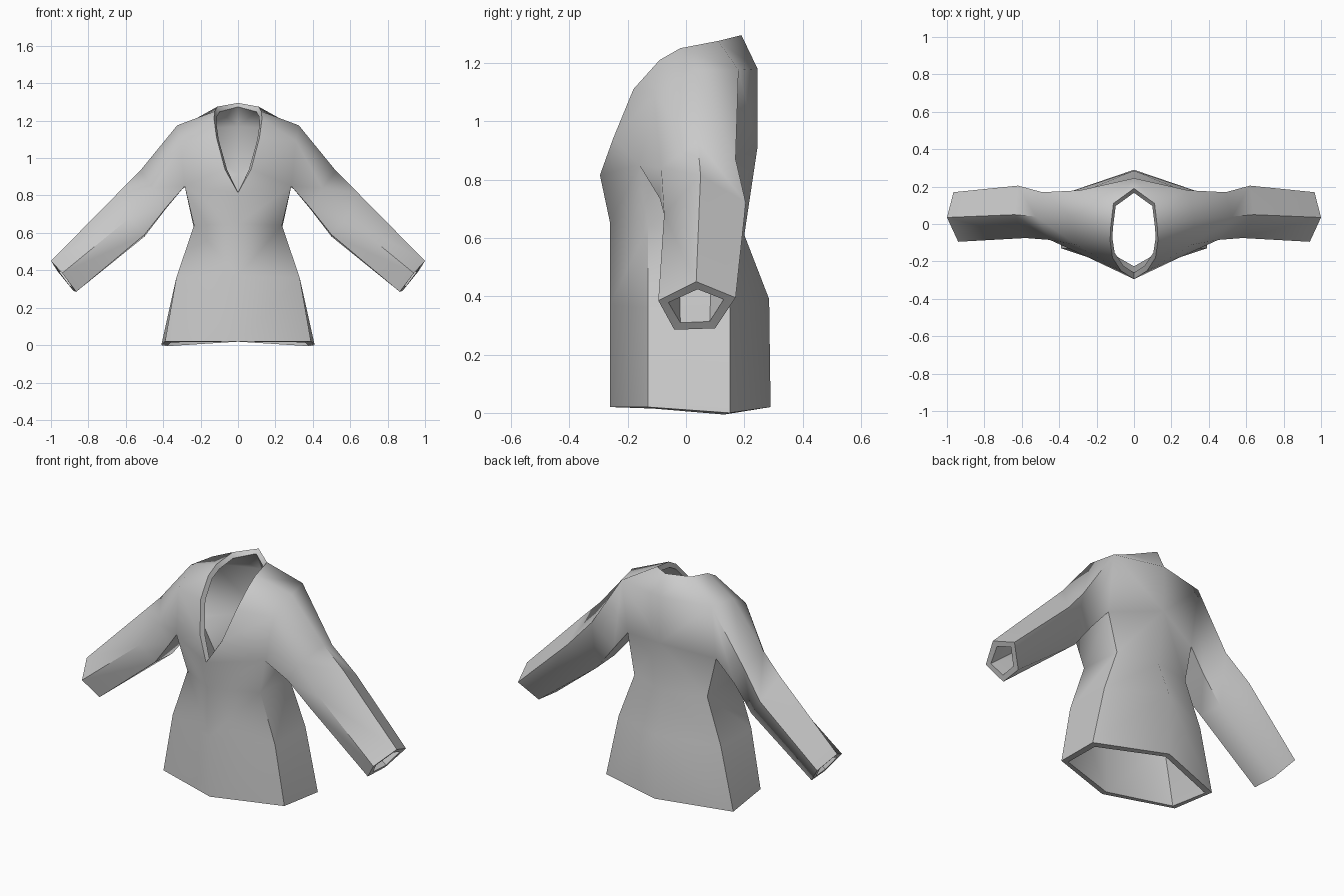
import bpy, bmesh

if "Cube" in bpy.data.objects:
    bpy.data.objects.remove(bpy.data.objects["Cube"])

bm = bmesh.new()


def points(*coords):
    return [bm.verts.new(c) for c in coords]


def strip(a, b, closed=False):
    """Quads between two equally long rows of points."""
    n = len(a)
    for i in range(n if closed else n - 1):
        j = (i + 1) % n
        bm.faces.new((a[i], a[j], b[j], b[i]))


# Body rows: front centre, front side, back side, back centre
hem = points((0, -.26, .02), (.39, -.13, .02), (.41, .15, 0), (0, .29, .02))
hip = points((0, -.26, .37), (.33, -.13, .36), (.33, .15, .36), (0, .285, .39))
waist = points((0, -.26, .65), (.235, -.13, .64), (.235, .14, .62), (0, .20, .61))

# Sleeve rings: top, back, low back, low front, front
shoulder = points((.325, .03, 1.175), (.29, .18, 1.175), (.285, .13, .85),
                  (.285, -.16, .85), (.31, -.11, 1.09))
upper = points((.525, .04, .93), (.49, .17, .87), (.385, .11, .73),
               (.385, -.09, .735), (.45, -.085, .84))
elbow = points((.64, .05, .815), (.62, .205, .72), (.50, .11, .58),
               (.50, -.05, .59), (.58, -.075, .68))
cuff = points((1.0, .035, .45), (.965, .17, .395), (.88, .10, .29),
              (.865, -.04, .285), (.94, -.095, .385))

# Neckline from the V point round to the back collar
neck = points((0, -.295, .815), (.07, -.25, .94), (.115, -.18, 1.11),
              (.128, -.09, 1.21), (.125, -.02, 1.25), (.11, .11, 1.275),
              (0, .19, 1.295))
back_mid, back_top = points((0, .245, .91), (0, .245, 1.18))

top, back, pit_b, pit_f, front = shoulder
chest = [neck[0], pit_f, pit_b, back_mid]

strip(hem, hip)
strip(hip, waist)
strip(waist, chest)
strip(shoulder, upper, True)
strip(upper, elbow, True)
strip(elbow, cuff, True)

# Yoke faces joining neckline, shoulders and back
for f in ((neck[0], neck[1], pit_f), (neck[1], neck[2], front, pit_f),
          (neck[2], neck[3], front), (neck[3], neck[4], top, front),
          (neck[4], neck[5], back, top), (neck[5], neck[6], back_top, back),
          (back, back_top, back_mid, pit_b)):
    bm.faces.new(f)

# Mirror the half garment and weld the centre seam
geom = bm.verts[:] + bm.edges[:] + bm.faces[:]
bmesh.ops.mirror(bm, geom=geom, axis='X', merge_dist=.0005)
bmesh.ops.remove_doubles(bm, verts=bm.verts[:], dist=.0005)
bmesh.ops.recalc_face_normals(bm, faces=bm.faces[:])
# The hem-front face must point forward
bm.faces.ensure_lookup_table()
low = min(bm.faces, key=lambda f: f.calc_center_median().y + f.calc_center_median().z)
if low.normal.y > 0:
    bmesh.ops.reverse_faces(bm, faces=bm.faces[:])

mesh = bpy.data.meshes.new("shirt")
bm.to_mesh(mesh)
bm.free()
shirt = bpy.data.objects.new("shirt", mesh)
bpy.context.collection.objects.link(shirt)

# Cloth thickness, inward
solid = shirt.modifiers.new("thickness", 'SOLIDIFY')
solid.thickness = .03
solid.offset = -1
solid.use_even_offset = True

bpy.context.view_layer.objects.active = shirt
shirt.select_set(True)
bpy.ops.object.modifier_apply(modifier=solid.name)
bpy.ops.object.shade_smooth_by_angle(angle=1.08)
